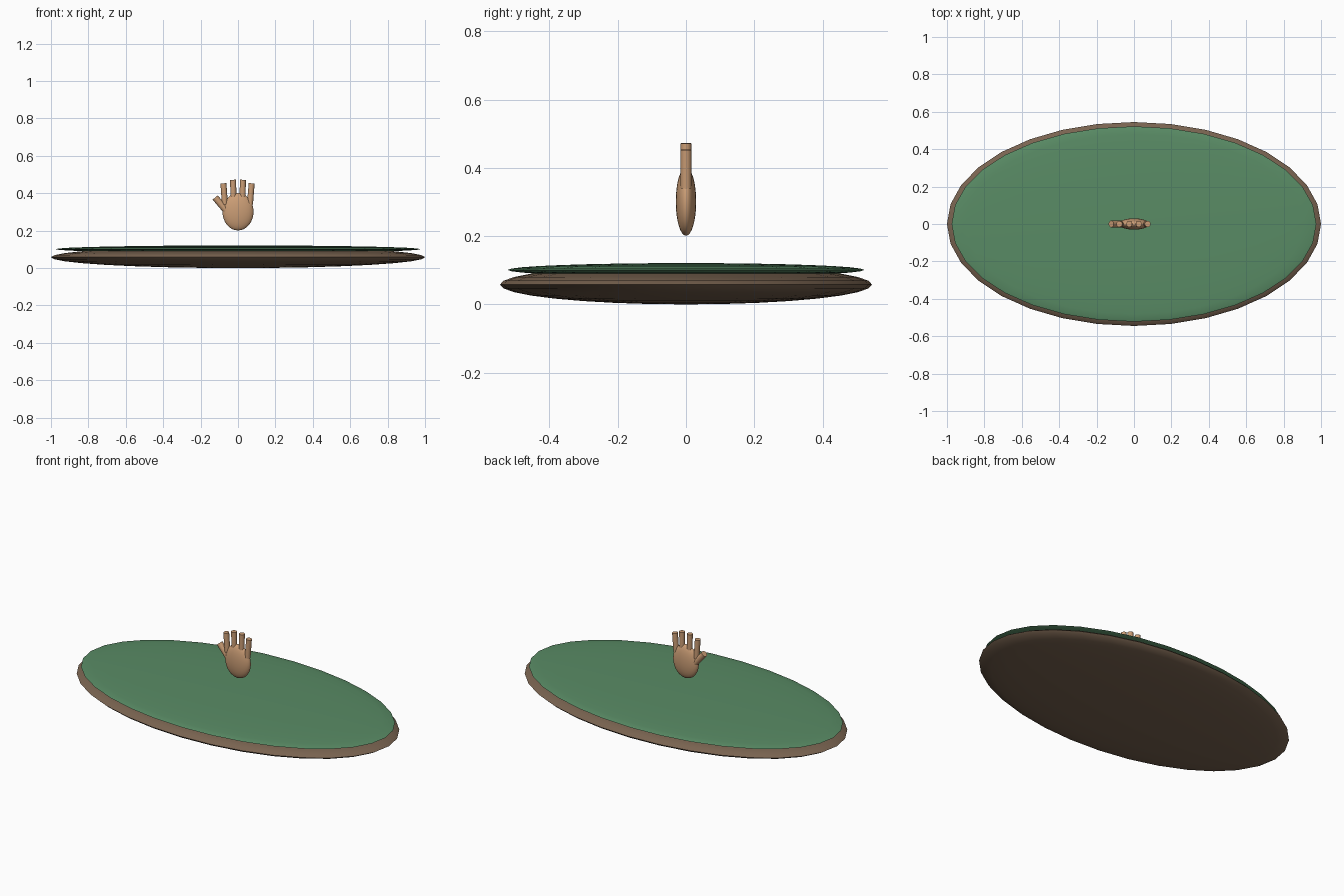
import bpy
import math
from mathutils import Vector

if "Cube" in bpy.data.objects:
    bpy.data.objects.remove(bpy.data.objects["Cube"])


def material(name, rgb):
    m = bpy.data.materials.new(name)
    m.diffuse_color = (*rgb, 1)
    m.use_nodes = True
    m.node_tree.nodes["Principled BSDF"].inputs["Base Color"].default_value = m.diffuse_color
    return m


EARTH = material("earth brown", (0.19, 0.125, 0.08))
GRASS = material("grass green", (0.10, 0.26, 0.13))
SKIN = material("skin tan", (0.60, 0.34, 0.18))


def finish(name, mat):
    ob = bpy.context.object
    ob.name = name
    ob.data.materials.append(mat)
    bpy.ops.object.shade_smooth_by_angle(angle=math.radians(40))
    return ob


def ellipsoid(name, centre, radii, mat, segments=32, rings=16):
    bpy.ops.mesh.primitive_uv_sphere_add(segments=segments, ring_count=rings, radius=1, location=centre)
    bpy.context.object.scale = radii
    bpy.ops.object.transform_apply(location=False, rotation=False, scale=True)
    return finish(name, mat)


def rod(name, start, end, radius, mat):
    a, b = Vector(start), Vector(end)
    bpy.ops.mesh.primitive_cylinder_add(vertices=16, radius=radius, depth=(b - a).length, location=(a + b) / 2)
    bpy.context.object.rotation_euler = (b - a).to_track_quat('Z', 'Y').to_euler()
    return finish(name, mat)


# Flattened ground disc with a grass layer on top
ellipsoid("ground_base", (0, 0, 0.058), (1, 0.545, 0.058), EARTH)
ellipsoid("grass_layer", (0, 0, 0.101), (0.975, 0.522, 0.02), GRASS)

# Hand floating above the ground
ellipsoid("palm", (0, 0, 0.301), (0.083, 0.03, 0.1), SKIN)

# Four fingers: base x, tip x, tip height
fingers = [(-0.070, -0.078, 0.453), (-0.024, -0.026, 0.472),
           (0.024, 0.026, 0.472), (0.064, 0.073, 0.453)]
for i, (x0, x1, top) in enumerate(fingers):
    rod(f"finger_{i + 1}", (x0, 0, 0.34), (x1, 0, top), 0.016, SKIN)

# Thumb
rod("thumb", (-0.055, 0, 0.298), (-0.122, 0, 0.377), 0.018, SKIN)
